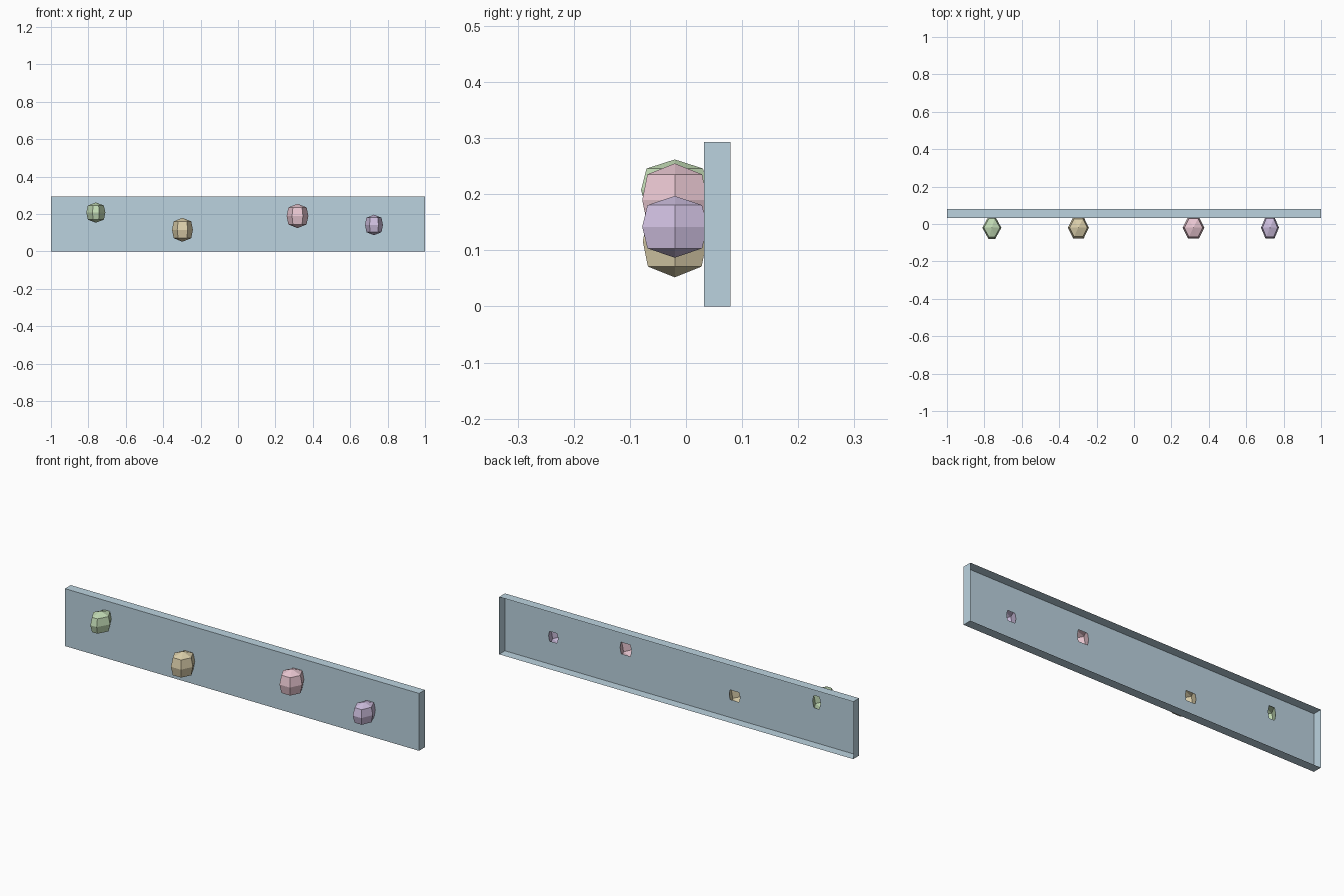
import bpy, bmesh, math
from mathutils import Vector

if "Cube" in bpy.data.objects:
    bpy.data.objects.remove(bpy.data.objects["Cube"])

FRONT, BACK, TOP = 0.032, 0.079, 0.293   # board planes
HOLD_Y = -0.02                           # centre depth of every hold


def material(name, rgb):
    m = bpy.data.materials.new(name)
    m.diffuse_color = (*rgb, 1)
    m.use_nodes = True
    m.node_tree.nodes["Principled BSDF"].inputs["Base Color"].default_value = m.diffuse_color
    return m


def finish(bm, name, rgb):
    me = bpy.data.meshes.new(name)
    bm.to_mesh(me)
    bm.free()
    ob = bpy.data.objects.new(name, me)
    me.materials.append(material(name + "_colour", rgb))
    bpy.context.collection.objects.link(ob)
    return ob


def make_hold(name, x, z, rx, ry, rz, flat, rgb):
    """Faceted six-sided knob, open where it meets the board; returns its rim."""
    bm = bmesh.new()
    plan = [(1, 0), (flat, 1), (-flat, 1), (-1, 0), (-flat, -1), (flat, -1)]
    rings = []
    for h, s in ((-0.7, 0.84), (0, 1), (0.7, 0.84)):
        rings.append([bm.verts.new((x + rx * s * px, HOLD_Y + ry * s * py, z + rz * h))
                      for px, py in plan])
    low = bm.verts.new((x, HOLD_Y, z - rz))
    high = bm.verts.new((x, HOLD_Y, z + rz))
    for i in range(6):
        j = (i + 1) % 6
        bm.faces.new((low, rings[0][j], rings[0][i]))
        bm.faces.new((high, rings[2][i], rings[2][j]))
        for a, b in zip(rings, rings[1:]):
            bm.faces.new((a[i], a[j], b[j], b[i]))
    # trim flush with the board
    cut = bmesh.ops.bisect_plane(bm, geom=bm.verts[:] + bm.edges[:] + bm.faces[:],
                                 plane_co=(0, FRONT, 0), plane_no=(0, 1, 0),
                                 clear_outer=True)
    rim = [v.co.copy() for v in cut["geom_cut"] if isinstance(v, bmesh.types.BMVert)]
    rim.sort(key=lambda c: math.atan2(c.z - z, c.x - x))
    finish(bm, name, rgb)
    return rim


# Holds: name, x, z, radii x / y / z, front flat ratio, colour
holds = [
    ("green_hold", -0.76, 0.208, 0.051, 0.060, 0.054, 0.35, (0.55, 0.72, 0.47)),
    ("tan_hold", -0.297, 0.116, 0.056, 0.057, 0.064, 0.5, (0.72, 0.63, 0.41)),
    ("pink_hold", 0.318, 0.190, 0.058, 0.058, 0.065, 0.5, (0.83, 0.58, 0.65)),
    ("purple_hold", 0.727, 0.142, 0.048, 0.058, 0.055, 0.5, (0.62, 0.52, 0.74)),
]
rims = [make_hold(*h) for h in holds]

# Board: thin shell, open at the back, pierced behind each hold
bm = bmesh.new()
corners = [Vector((-1, FRONT, 0)), Vector((1, FRONT, 0)),
           Vector((1, FRONT, TOP)), Vector((-1, FRONT, TOP))]
edges = []
for loop in [corners] + rims:
    vs = [bm.verts.new(c) for c in loop]
    edges += [bm.edges.new((vs[i], vs[(i + 1) % len(vs)])) for i in range(len(vs))]
bmesh.ops.triangle_fill(bm, edges=edges, use_beauty=True, use_dissolve=False,
                        normal=(0, -1, 0))
for f in bm.faces:
    f.normal_update()
    if f.normal.y > 0:
        f.normal_flip()
# outer walls
for e in edges[:4]:
    a, b = e.verts
    c, d = (bm.verts.new((v.co.x, BACK, v.co.z)) for v in (b, a))
    wall = bm.faces.new((a, b, c, d))
    wall.normal_update()
    if wall.normal.dot(a.co + b.co - Vector((0, 2 * FRONT, TOP))) < 0:
        wall.normal_flip()
bmesh.ops.remove_doubles(bm, verts=bm.verts[:], dist=1e-5)
finish(bm, "board", (0.5, 0.65, 0.74))
